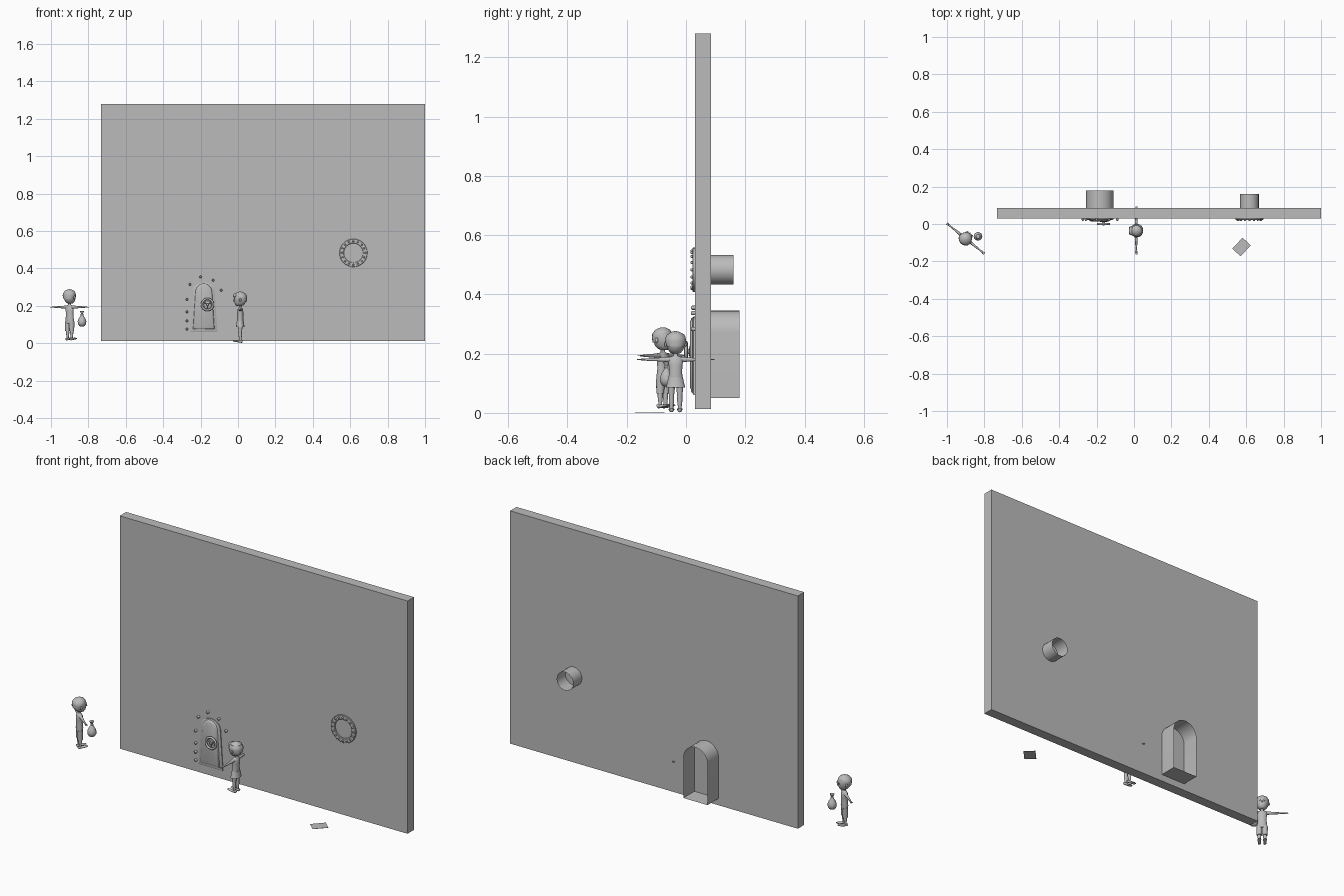
import bpy, bmesh, math
from mathutils import Matrix, Vector

GRAY = bpy.data.materials.new("plain gray")
GRAY.diffuse_color = (0.5, 0.5, 0.5, 1)
T, R = Matrix.Translation, lambda deg, ax: Matrix.Rotation(math.radians(deg), 4, ax)


def finish(name, bm, M=Matrix(), smooth=None):
    bmesh.ops.recalc_face_normals(bm, faces=bm.faces)
    bm.transform(M)
    me = bpy.data.meshes.new(name)
    bm.to_mesh(me)
    bm.free()
    me.materials.append(GRAY)
    ob = bpy.data.objects.new(name, me)
    bpy.context.collection.objects.link(ob)
    if smooth:
        bpy.ops.object.select_all(action='DESELECT')
        bpy.context.view_layer.objects.active = ob
        ob.select_set(True)
        bpy.ops.object.shade_smooth_by_angle(angle=math.radians(smooth))
    return ob


def rings(name, loops, M=Matrix(), caps=True, smooth=50, closed=False):
    """Skin a list of equal-length point loops."""
    bm = bmesh.new()
    vs = [[bm.verts.new(p) for p in loop] for loop in loops]
    pairs = list(zip(vs, vs[1:])) + ([(vs[-1], vs[0])] if closed else [])
    for a, b in pairs:
        for i in range(len(a)):
            j = (i + 1) % len(a)
            bm.faces.new((a[i], a[j], b[j], b[i]))
    if caps and not closed:
        bm.faces.new(vs[0])
        bm.faces.new(vs[-1])
    return finish(name, bm, M, smooth)


def loft(name, secs, M=Matrix(), n=14, **kw):
    """Sections are (z, rx, ry, ox, oy); the last three are optional."""
    loops = []
    for s in secs:
        z, rx = s[0], s[1]
        ry = s[2] if len(s) > 2 else rx
        ox = s[3] if len(s) > 3 else 0
        oy = s[4] if len(s) > 4 else 0
        loops.append([(ox + rx * math.cos(2 * math.pi * i / n),
                       oy + ry * math.sin(2 * math.pi * i / n), z) for i in range(n)])
    return rings(name, loops, M, **kw)


def ball(name, loc, size, M=Matrix(), seg=12):
    bm = bmesh.new()
    bmesh.ops.create_uvsphere(bm, u_segments=seg, v_segments=seg // 2 + 2, radius=1)
    return finish(name, bm, M @ T(Vector(loc)) @ Matrix.Diagonal((*size, 1)), 80)


def box(name, lo, hi, M=Matrix()):
    bm = bmesh.new()
    bmesh.ops.create_cube(bm, size=1)
    lo, hi = Vector(lo), Vector(hi)
    return finish(name, bm, M @ T((lo + hi) / 2) @ Matrix.Diagonal((*(hi - lo), 1)))


def arch(cx, hw, z0, spring, rise, y, top=1.0, n=12):
    """Arched outline in the xz plane; top narrows the spring line."""
    pts = [(cx - hw, y, z0), (cx + hw, y, z0)]
    return pts + [(cx + hw * top * math.cos(math.pi * i / n), y,
                   spring + rise * math.sin(math.pi * i / n)) for i in range(n + 1)]


def to_front(x, y, z):
    """Place a z-axis part so that it points out of the wall, to -y."""
    return T((x, y, z)) @ R(90, 'X')


# wall and the two open recesses behind it
box("wall", (-0.733, 0.03, 0.013), (1.0, 0.085, 1.28))
DX = -0.183
rings("door_recess", [arch(DX, 0.073, 0.05, 0.272, 0.073, y, n=16) for y in (0.084, 0.18)],
      caps=False, smooth=40)
PX, PZ = 0.617, 0.483
loft("porthole_recess", [(-0.16, 0.05), (-0.084, 0.05)], to_front(PX, 0, PZ), n=24, caps=False)

# porthole ring with its bolts
loft("porthole_ring", [(0, 0.075), (0.006, 0.075), (0.008, 0.073), (0.008, 0.053),
                       (0.006, 0.051), (0, 0.051)],
     to_front(PX, 0.03, PZ), n=32, smooth=30, closed=True)
BOLT = [(0, 0.005), (0.005, 0.005), (0.008, 0.003)]
for i in range(16):
    a = math.tau * i / 16
    loft("porthole_bolt", BOLT,
         to_front(PX + 0.063 * math.cos(a), 0.023, PZ + 0.063 * math.sin(a)), n=8)

# vault door: plate, raised panel, bolts
rings("door_plate", [arch(DX, 0.073, 0.06, 0.275, 0.05, 0.03, 0.8),
                     arch(DX, 0.073, 0.06, 0.275, 0.05, 0.025, 0.8),
                     arch(DX, 0.066, 0.067, 0.273, 0.045, 0.022, 0.8)], smooth=30)
rings("door_panel", [arch(DX, 0.058, 0.075, 0.272, 0.048, 0.024, 0.78),
                     arch(DX, 0.055, 0.078, 0.271, 0.045, 0.017, 0.78),
                     arch(DX, 0.049, 0.084, 0.269, 0.04, 0.014, 0.78)], smooth=60)
for x, z in [(-0.273, 0.075), (-0.273, 0.12), (-0.273, 0.168), (-0.273, 0.235),
             (-0.257, 0.315), (-0.2, 0.355), (-0.133, 0.337), (-0.09, 0.283)]:
    loft("door_bolt", [(0, 0.007), (0.009, 0.007), (0.013, 0.004)], to_front(x, 0.03, z), n=8)

# hand wheel
WM = to_front(-0.163, 0, 0.207)
loft("wheel_rim", [(0.006 * math.sin(a), 0.03 + 0.006 * math.cos(a))
                   for a in [math.tau * k / 8 for k in range(8)]], WM, n=24, closed=True)
loft("wheel_hub", [(-0.02, 0.024), (-0.012, 0.02), (-0.01, 0.009), (0.004, 0.009), (0.007, 0.005)],
     WM, n=16, smooth=30)
for k in range(3):
    loft("wheel_spoke", [(0.004, 0.003), (0.03, 0.003)], WM @ R(120 * k + 30, 'Z') @ R(90, 'Y'), n=8)

# sheet of paper on the floor
box("paper", (-0.04, -0.03, 0), (0.04, 0.03, 0.001), T((0.575, -0.123, 0)) @ R(47, 'Z'))


def figure(who, loc, facing, skirt):
    """T-posed figure; locally it faces +x and its arms run along y."""
    M = T(loc) @ R(facing, 'Z')
    loft(who + "_torso", [(0.09, 0.016, 0.024), (0.11, 0.018, 0.026), (0.135, 0.016, 0.022),
                          (0.16, 0.017, 0.024), (0.178, 0.015, 0.027), (0.187, 0.01, 0.018),
                          (0.191, 0.007, 0.008), (0.205, 0.007, 0.008)], M)
    loft(who + "_head", [(0.197, 0.01, 0.009, 0.006), (0.201, 0.02, 0.018, 0.004),
                         (0.211, 0.028, 0.026, 0.002), (0.225, 0.033, 0.031),
                         (0.243, 0.035, 0.034), (0.257, 0.03, 0.03), (0.267, 0.02, 0.02),
                         (0.271, 0.006, 0.006)], M, n=18)
    loft(who + "_hair", [(0.222, 0.028, 0.03, -0.007), (0.24, 0.032, 0.036, -0.005),
                         (0.253, 0.034, 0.034, -0.002), (0.265, 0.025, 0.025, -0.001),
                         (0.272, 0.012, 0.012), (0.274, 0.003, 0.003)], M, n=18)
    ball(who + "_nose", (0.035, 0, 0.226), (0.005, 0.004, 0.005), M, 8)
    for s in (1, -1):
        ball(who + "_ear", (0, s * 0.034, 0.23), (0.006, 0.005, 0.009), M, 8)
        ball(who + "_eye", (0.032, s * 0.012, 0.236), (0.003, 0.005, 0.006), M, 8)
        # arm, hand and fingers
        A = M @ T((0, 0, 0.178)) @ R(-90 * s, 'X')
        loft(who + "_arm", [(0.018, 0.01), (0.03, 0.0085), (0.06, 0.006), (0.075, 0.0055),
                            (0.1, 0.004), (0.106, 0.005, 0.003), (0.117, 0.006, 0.003)], A, n=10)
        for k in (-1, 0, 1):
            loft(who + "_finger", [(0.114, 0.0018, 0.0018, 0.004 * k),
                                   (0.131 - 0.002 * abs(k), 0.0013, 0.0013, 0.005 * k)], A, n=6)
        # leg, trouser leg and foot
        L = M @ T((0, s * 0.014, 0))
        loft(who + "_leg", [(0.008, 0.006), (0.02, 0.0065), (0.04, 0.009), (0.055, 0.0085),
                            (0.08, 0.0115), (0.105, 0.013)], L, n=12)
        if not skirt:
            loft(who + "_shorts_leg", [(0.05, 0.013), (0.1, 0.015)], L, n=12)
        loft(who + "_foot", [(-0.013, 0.004, 0.005, -0.005), (-0.008, 0.007, 0.008, -0.008),
                             (0.008, 0.006, 0.008, -0.007), (0.026, 0.005, 0.01, -0.005),
                             (0.038, 0.003, 0.006, -0.004)], L @ R(90, 'Y') @ Matrix.Scale(-1, 4, (1, 0, 0))
             @ T((0.015, 0, 0)), n=10)
    if skirt:
        loft(who + "_skirt", [(0.084, 0.024, 0.033), (0.092, 0.022, 0.031), (0.118, 0.018, 0.025)], M)
        ball(who + "_fringe", (0.026, 0, 0.253), (0.013, 0.026, 0.012), M)
        loft(who + "_headband", [(0.253, 0.0345), (0.262, 0.03), (0.262, 0.027), (0.253, 0.031)],
             M, n=18, closed=True)


figure("left_figure", (-0.9, -0.078, 0.015), 51, False)
figure("door_figure", (0.012, -0.035, 0.002), 180, True)

# tied sack beside the left figure
loft("sack", [(0.089, 0.006), (0.093, 0.015), (0.104, 0.022), (0.117, 0.023), (0.132, 0.018),
              (0.146, 0.009), (0.154, 0.005), (0.16, 0.006), (0.172, 0.012), (0.173, 0.006)],
     T((-0.834, -0.066, 0)), n=14)
loft("sack_tie", [(0.151, 0.006), (0.153, 0.0075), (0.156, 0.0075), (0.158, 0.006)],
     T((-0.834, -0.066, 0)), n=12)
